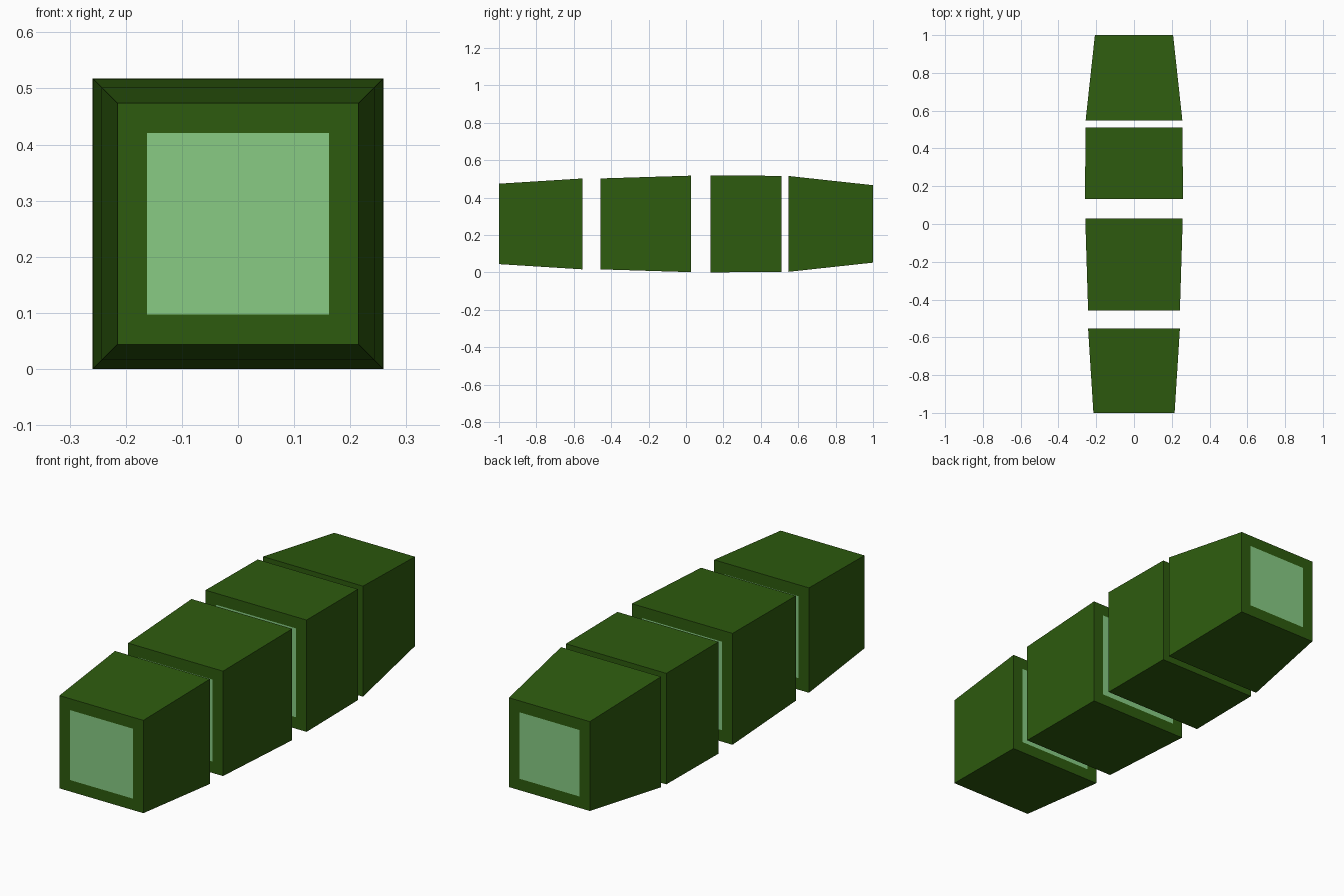
import bpy
import bmesh
from mathutils import Vector

cube = bpy.data.objects.get("Cube")
if cube:
    bpy.data.objects.remove(cube, do_unlink=True)


def make_material(name, rgb):
    mat = bpy.data.materials.new(name)
    mat.use_nodes = True
    color = (*rgb, 1.0)
    mat.diffuse_color = color
    mat.node_tree.nodes["Principled BSDF"].inputs["Base Color"].default_value = color
    return mat


skin = make_material("dark green skin", (0.027, 0.105, 0.0045))
flesh = make_material("light green flesh", (0.246, 0.597, 0.231))

CENTRE_Z = 0.259
RIM = 0.053


def make_chunk(name, y_front, y_back, half_front, half_back):
    """Tapered square block with a flush inset panel on both cut ends."""
    bm = bmesh.new()
    bmesh.ops.create_cube(bm, size=2)
    for v in bm.verts:
        front = v.co.y < 0
        half = half_front if front else half_back
        y = y_front if front else y_back
        v.co = Vector((v.co.x * half, y, v.co.z * half + CENTRE_Z))
    bm.normal_update()

    # Cut ends: rim stays skin, inner panel is flesh
    ends = [f for f in bm.faces if abs(f.normal.y) > 0.9]
    bmesh.ops.inset_individual(bm, faces=ends, thickness=RIM, use_even_offset=True)
    for f in ends:
        f.material_index = 1

    mesh = bpy.data.meshes.new(name)
    bm.to_mesh(mesh)
    bm.free()
    mesh.materials.append(skin)
    mesh.materials.append(flesh)
    bpy.context.collection.objects.link(bpy.data.objects.new(name, mesh))


# Four separated slices, front to back
make_chunk("front_end_slice", -1.0, -0.553, 0.215, 0.243)
make_chunk("front_middle_slice", -0.457, 0.028, 0.243, 0.258)
make_chunk("back_middle_slice", 0.132, 0.511, 0.259, 0.257)
make_chunk("back_end_slice", 0.549, 1.0, 0.256, 0.207)
